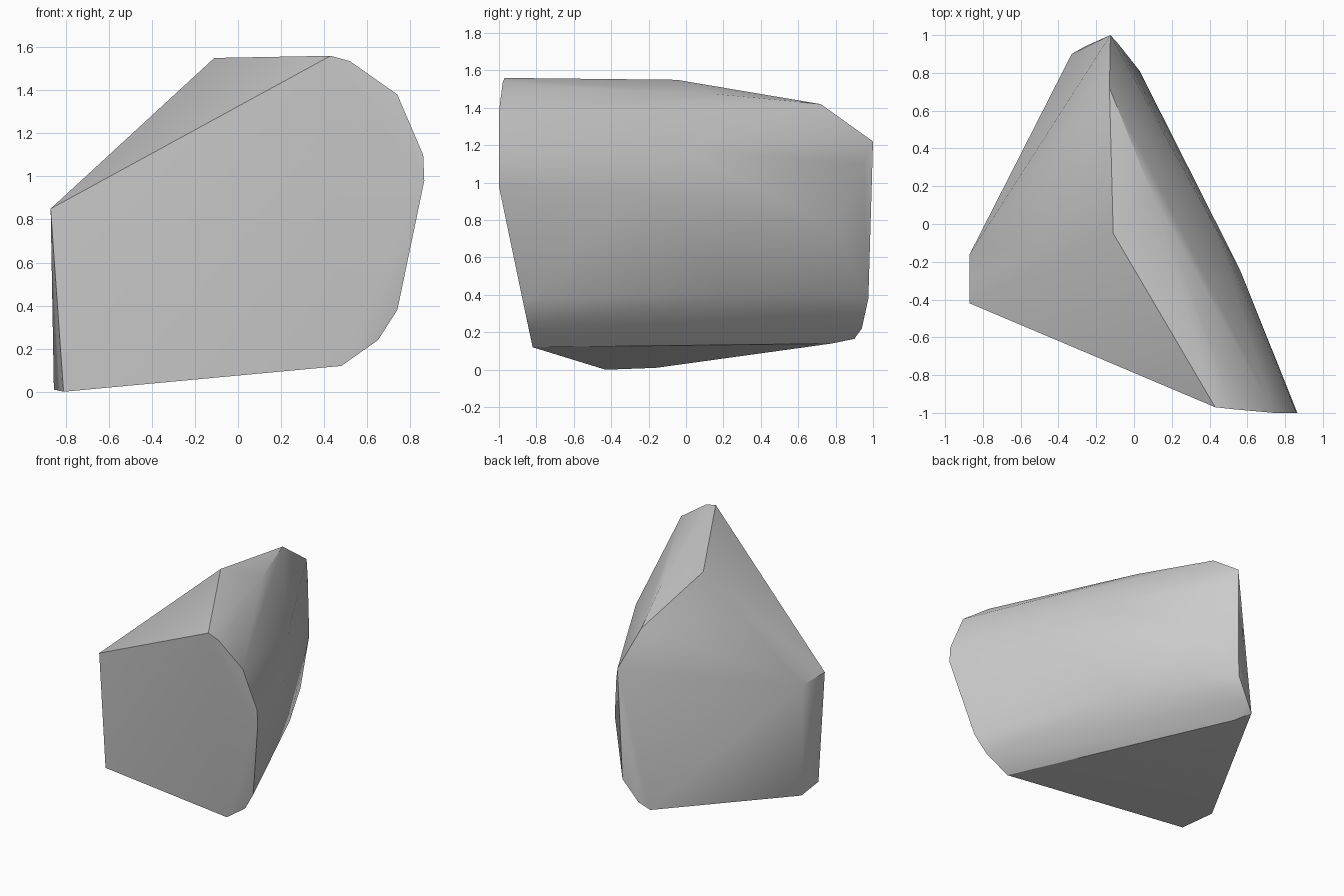
import bpy
import bmesh
import math
from mathutils import Vector


def make_material(name, colour):
    """Create one plain flat material."""
    material = bpy.data.materials.new(name)
    material.use_nodes = True
    material.diffuse_color = colour
    shader = next(n for n in material.node_tree.nodes if n.type == 'BSDF_PRINCIPLED')
    shader.inputs['Base Color'].default_value = colour
    return material


def make_hull(name, groups, material):
    """Wrap a convex skin around groups of corner points."""
    bm = bmesh.new()
    for group in groups:
        for point in group:
            bm.verts.new(Vector(point))
    result = bmesh.ops.convex_hull(bm, input=bm.verts[:])
    unused = {v for v in result['geom_interior'] + result['geom_unused']
              if isinstance(v, bmesh.types.BMVert) and v.is_valid}
    bmesh.ops.delete(bm, geom=list(unused), context='VERTS')
    bmesh.ops.recalc_face_normals(bm, faces=bm.faces[:])
    mesh = bpy.data.meshes.new(name)
    bm.to_mesh(mesh)
    bm.free()
    mesh.materials.append(material)
    rock = bpy.data.objects.new(name, mesh)
    bpy.context.collection.objects.link(rock)
    return rock


def shade(rock):
    """Smooth the soft bends and keep the cleaved edges crisp."""
    bpy.ops.object.select_all(action='DESELECT')
    rock.select_set(True)
    bpy.context.view_layer.objects.active = rock
    bpy.ops.object.shade_smooth_by_angle(angle=math.radians(30))


# Remove the default object
default_object = bpy.data.objects.get('Cube')
if default_object:
    bpy.data.objects.remove(default_object, do_unlink=True)

stone_grey = make_material('stone grey', (0.6, 0.6, 0.6, 1))

# Flat front cleavage, running clockwise from its top corner
front_rim = [
    (.43, -.97, 1.56), (.52, -.98, 1.535), (.74, -1, 1.38),
    (.86, -1, 1.1), (.865, -1, .98), (.74, -.875, .38),
    (.65, -.845, .24), (.48, -.82, .12),
]

# Narrow upright facet at the right-hand end
end_facet = [
    (-.87, -.42, .85), (-.87, -.16, .85),
    (-.81, -.43, 0), (-.855, -.16, .01),
]

# Ridge falling towards the back
top_ridge = [(-.11, -.05, 1.55), (-.13, .72, 1.42), (-.125, 1, 1.22)]

# Rounded shoulder beside the ridge
shoulder = [(.41, -.65, 1.51), (.1, .15, 1.475), (.42, 0, 1.18)]

# Widest bulge of the left flank
flank = [(.56, -.24, .95), (.03, .81, .75), (-.08, .95, 1.1)]

# Lower bend of the flank and the rounded back foot
lower_bend = [(.28, .22, .4), (.04, .69, .4), (-.15, .975, .38)]
back_foot = [(-.26, .94, .22), (-.33, .9, .165), (-.27, .78, .14)]

rock = make_hull(
    'faceted_rock',
    [front_rim, end_facet, top_ridge, shoulder, flank, lower_bend, back_foot],
    stone_grey,
)
shade(rock)
